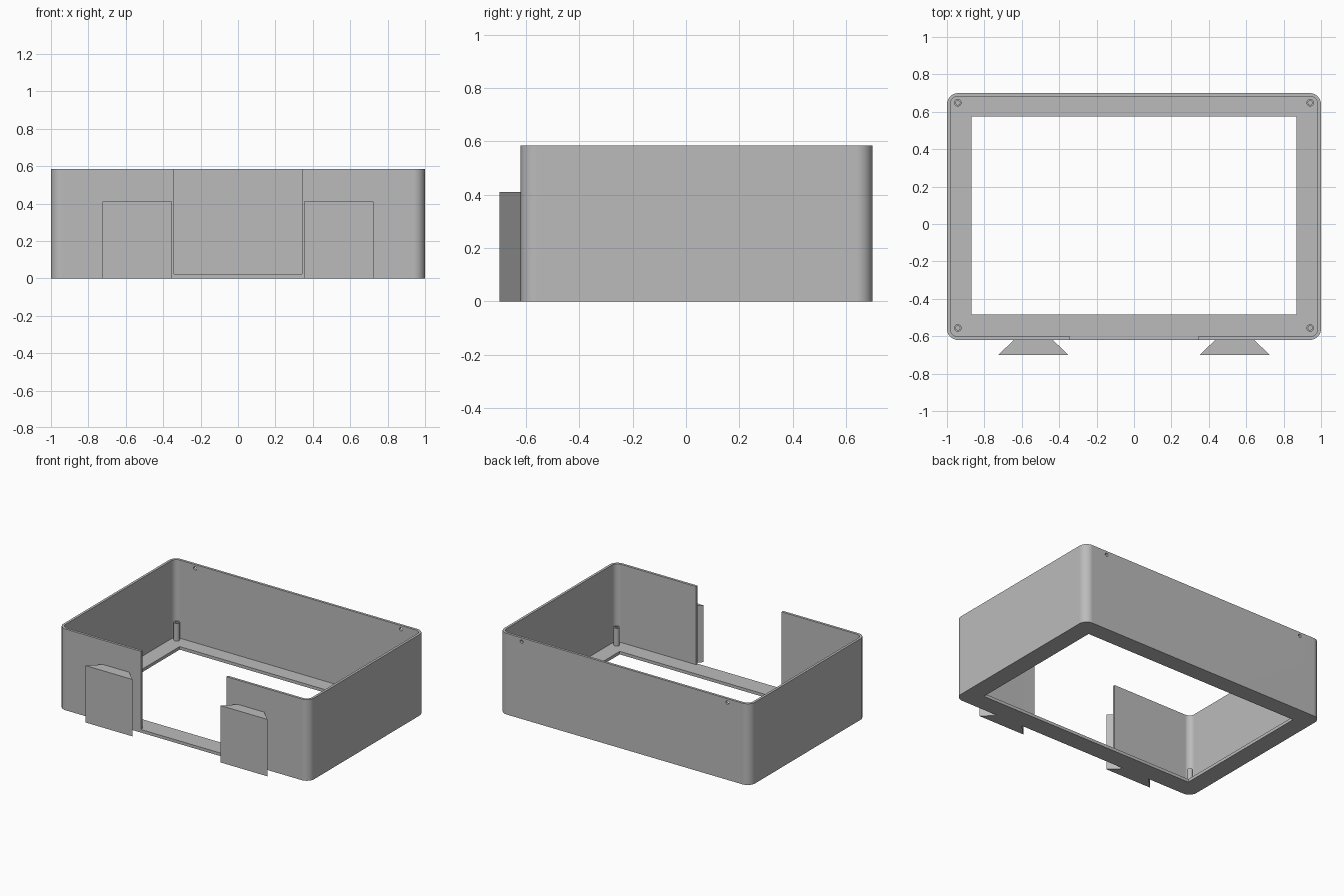
import bpy
import bmesh
import math
from mathutils import Matrix, Vector

if "Cube" in bpy.data.objects:
    bpy.data.objects.remove(bpy.data.objects["Cube"], do_unlink=True)

# Main dimensions
FRONT, BACK, HALF = -0.62, 0.70, 1.0
HEIGHT, WALL, FLOOR, RADIUS = 0.585, 0.018, 0.022, 0.06

grey = bpy.data.materials.new("mid_grey")
grey.use_nodes = True
grey.diffuse_color = (0.5, 0.5, 0.5, 1)
grey.node_tree.nodes["Principled BSDF"].inputs["Base Color"].default_value = (0.5, 0.5, 0.5, 1)


def finish(name, bm):
    bmesh.ops.recalc_face_normals(bm, faces=bm.faces)
    mesh = bpy.data.meshes.new(name)
    bm.to_mesh(mesh)
    bm.free()
    mesh.materials.append(grey)
    obj = bpy.data.objects.new(name, mesh)
    bpy.context.collection.objects.link(obj)
    return obj


def prism(name, outline, z0, z1):
    """Extrude a flat outline from z0 up to z1."""
    bm = bmesh.new()
    face = bm.faces.new([bm.verts.new((x, y, z0)) for x, y in outline])
    top = bmesh.ops.extrude_face_region(bm, geom=[face])["geom"]
    verts = [g for g in top if isinstance(g, bmesh.types.BMVert)]
    bmesh.ops.translate(bm, verts=verts, vec=(0, 0, z1 - z0))
    return finish(name, bm)


def rectangle(x0, x1, y0, y1):
    return [(x0, y0), (x1, y0), (x1, y1), (x0, y1)]


def rounded(inset, steps=10):
    """Rounded rectangle outline of the case, moved inward by inset."""
    r = RADIUS - inset
    corners = [(1, BACK - RADIUS), (-1, BACK - RADIUS), (-1, FRONT + RADIUS), (1, FRONT + RADIUS)]
    points = []
    for i, (side, cy) in enumerate(corners):
        for s in range(steps + 1):
            a = (i + s / steps) * math.pi / 2
            points.append((side * (HALF - RADIUS) + r * math.cos(a), cy + r * math.sin(a)))
    return points


def cylinder(name, centre, radius, depth, tilt=0):
    bm = bmesh.new()
    place = Matrix.Translation(Vector(centre)) @ Matrix.Rotation(tilt, 4, "X")
    bmesh.ops.create_cone(bm, cap_ends=True, segments=24, radius1=radius, radius2=radius,
                          depth=depth, matrix=place)
    return finish(name, bm)


def select(obj):
    bpy.ops.object.select_all(action="DESELECT")
    obj.select_set(True)
    bpy.context.view_layer.objects.active = obj


def cut(obj, cutter):
    cutter.hide_render = True
    mod = obj.modifiers.new("cut", "BOOLEAN")
    mod.operation, mod.solver, mod.object = "DIFFERENCE", "EXACT", cutter
    select(obj)
    bpy.ops.object.modifier_apply(modifier=mod.name)
    bpy.data.objects.remove(cutter, do_unlink=True)


def smooth(obj):
    select(obj)
    bpy.ops.object.shade_smooth_by_angle(angle=math.radians(30))
    mod = obj.modifiers.new("even_shading", "WEIGHTED_NORMAL")
    mod.keep_sharp = True


# Open-topped case with floor window, front gap and back screw holes
case = prism("case", rounded(0), 0, HEIGHT)
cut(case, prism("cavity_cutter", rounded(WALL), FLOOR, 1))
cut(case, prism("window_cutter", rectangle(-0.868, 0.868, -0.485, 0.575), -0.5, 0.5))
cut(case, prism("gap_cutter", rectangle(-0.341, 0.341, FRONT - 0.1, FRONT + 0.06), FLOOR, 1))
for side in (-1, 1):
    cut(case, cylinder("screw_cutter", (side * 0.82, BACK, 0.557), 0.012, 0.2, math.pi / 2))
smooth(case)

# Hollow corner posts standing on the floor
for side, side_name in ((-1, "right"), (1, "left")):
    for y, end_name in ((-0.556, "front"), (0.648, "back")):
        post = cylinder(f"{end_name}_{side_name}_post", (side * 0.942, y, 0.085), 0.02, 0.13)
        cut(post, cylinder("bore_cutter", (side * 0.942, y, 0.125), 0.011, 0.2))
        smooth(post)

# Dovetail mounting rails on the front wall
for side, side_name in ((-1, "right"), (1, "left")):
    outline = [(side * x, y) for x, y in
               ((0.352, -0.70), (0.725, -0.70), (0.64, FRONT + 0.003), (0.437, FRONT + 0.003))]
    prism(f"{side_name}_dovetail", outline, 0, 0.41)
